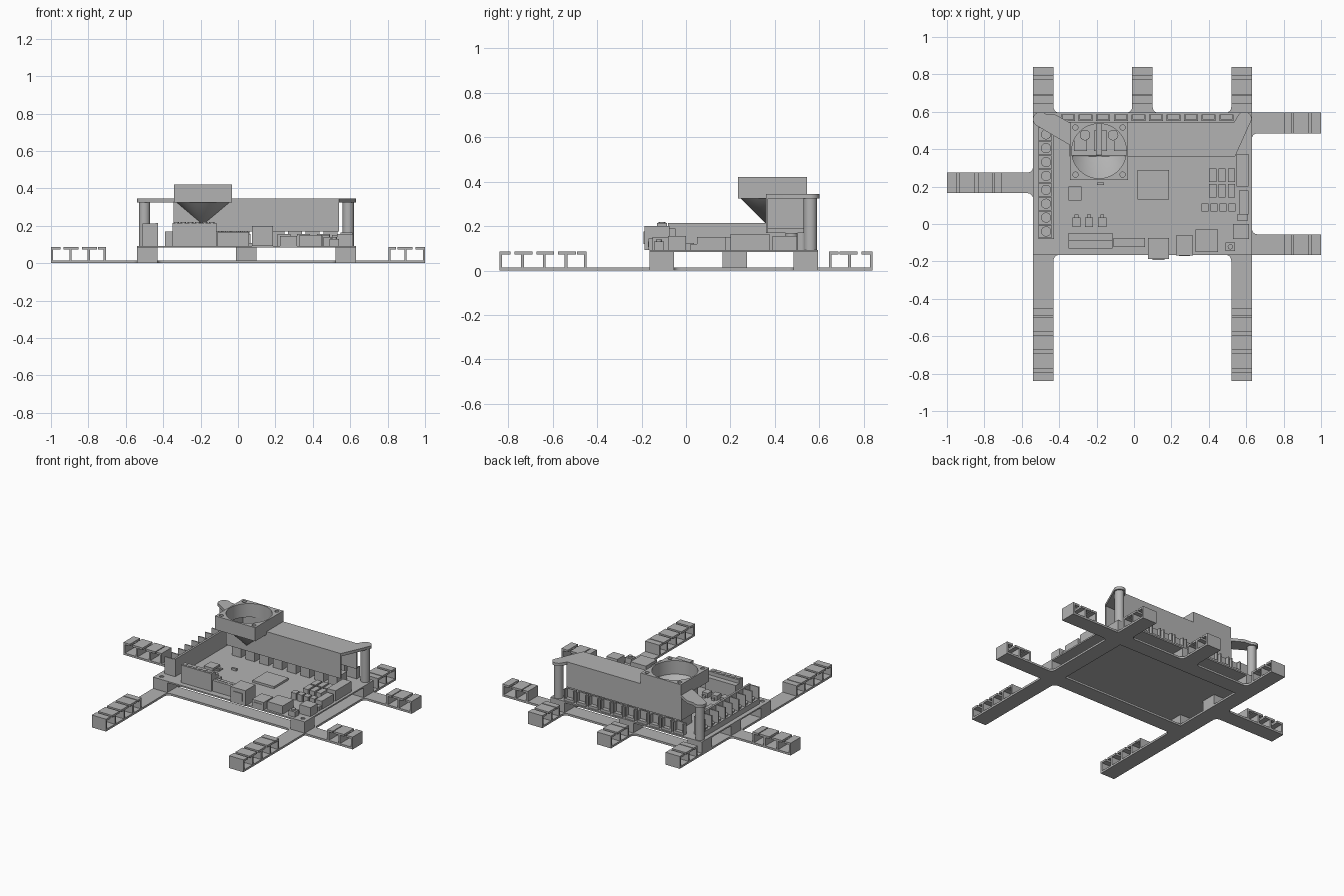
import bpy, bmesh, math
from mathutils import Vector

if "Cube" in bpy.data.objects:
    bpy.data.objects.remove(bpy.data.objects["Cube"])

grey = bpy.data.materials.new("mid grey")
grey.use_nodes = True
COLOUR = (0.45, 0.45, 0.45, 1)
grey.diffuse_color = COLOUR
grey.node_tree.nodes["Principled BSDF"].inputs["Base Color"].default_value = COLOUR


def add(name, mesh, smooth=False):
    mesh.materials.clear()
    mesh.materials.append(grey)
    ob = bpy.data.objects.new(name, mesh)
    bpy.context.collection.objects.link(ob)
    if smooth:
        bpy.ops.object.select_all(action='DESELECT')
        ob.select_set(True)
        bpy.context.view_layer.objects.active = ob
        bpy.ops.object.shade_smooth_by_angle(angle=math.radians(35))
    return ob


def finish(name, bm, smooth=False):
    bmesh.ops.recalc_face_normals(bm, faces=bm.faces)
    mesh = bpy.data.meshes.new(name)
    bm.to_mesh(mesh)
    bm.free()
    return add(name, mesh, smooth)


def boxes(name, items):
    """Each item is x0, x1, y0, y1, z0, z1."""
    bm = bmesh.new()
    for x0, x1, y0, y1, z0, z1 in items:
        for v in bmesh.ops.create_cube(bm, size=1)["verts"]:
            v.co = Vector((x0 + (v.co.x + .5) * (x1 - x0),
                           y0 + (v.co.y + .5) * (y1 - y0),
                           z0 + (v.co.z + .5) * (z1 - z0)))
    return finish(name, bm)


def cylinders(name, spots, r, z0, z1):
    bm = bmesh.new()
    for x, y in spots:
        vs = bmesh.ops.create_cone(bm, cap_ends=True, segments=24, radius1=r,
                                   radius2=r, depth=z1 - z0)["verts"]
        bmesh.ops.translate(bm, verts=vs, vec=(x, y, (z0 + z1) / 2))
    return finish(name, bm, True)


def arc(cx, cy, r, a0=0, a1=360, n=48):
    n = n if a1 - a0 == 360 else n + 1
    step = (a1 - a0) / (n if a1 - a0 == 360 else n - 1)
    return [(cx + r * math.cos(math.radians(a0 + i * step)),
             cy + r * math.sin(math.radians(a0 + i * step))) for i in range(n)]


def plate(name, loops, z0, z1):
    """Flat outline with holes, given thickness."""
    cu = bpy.data.curves.new(name, 'CURVE')
    cu.dimensions, cu.fill_mode, cu.extrude = '2D', 'BOTH', (z1 - z0) / 2
    for loop in loops:
        sp = cu.splines.new('POLY')
        sp.points.add(len(loop) - 1)
        for p, (x, y) in zip(sp.points, loop):
            p.co = (x, y, 0, 1)
        sp.use_cyclic_u = True
    tmp = bpy.data.objects.new(name + "_outline", cu)
    bm = bmesh.new()
    bpy.context.collection.objects.link(tmp)
    graph = bpy.context.evaluated_depsgraph_get()
    bm.from_mesh(bpy.data.meshes.new_from_object(tmp.evaluated_get(graph)))
    bpy.data.objects.remove(tmp)
    bmesh.ops.remove_doubles(bm, verts=bm.verts, dist=1e-5)
    bmesh.ops.translate(bm, verts=bm.verts, vec=(0, 0, (z0 + z1) / 2))
    return finish(name, bm, True)


def rect(x0, x1, y0, y1):
    return [(x0, y0), (x1, y0), (x1, y1), (x0, y1)]


W = .11                                  # arm width
L, M, R = -.54, -.01, .52                # left edges of the arms along y
F, S, B = -.165, .165, .485              # front edges of the arms along x
TOP = .093                               # board top

# Base frame with an open middle, and spacer blocks under the board
plate("base_frame", [rect(L, R + W, F, B + W), rect(L + W, R, F + W, B)], 0, .014)
boxes("spacer_blocks", [(x, x + W, y, y + W, .014, .085) for x, y in
                        [(L, F), (R, F), (L, B), (R, B), (L, S), (M, B)]])


# Arms with cable clips: direction, sideways start, root, tip, cell count
def arm(name, axis, side, root, tip, cells):
    s = 1 if tip > 0 else -1
    pitch, t = .098, .012
    spans = [(root, tip, 0, .014)]
    for i in range(cells + 1):
        d = tip - s * i * pitch              # outer side of each upright
        if i == cells:
            d += s * t
        spans.append((d - s * t, d, .01, .086))
        cap_out = d + s * .03 if i else d
        cap_in = d - s * .05 if i < cells else d - s * t
        spans.append((cap_in, cap_out, .072, .086))
    items = []
    for a, b, z0, z1 in spans:
        a, b = min(a, b), max(a, b)
        items.append((a, b, side, side + W, z0, z1) if axis == 'x'
                     else (side, side + W, a, b, z0, z1))
    boxes(name, items)


arm("right_side_arm", 'x', S, L, -1, 3)
arm("left_front_side_arm", 'x', F, R + W, 1, 2)
arm("left_back_side_arm", 'x', B, R + W, 1, 2)
for label, x in (("right", L), ("middle", M), ("left", R)):
    arm(label + "_back_arm", 'y', x, B + W, .84, 2)
    if label != "middle":
        arm(label + "_front_arm", 'y', x, F, -.84, 4)

# Rounded inside corners where arms meet the frame
for i, (x, y, sx, sy) in enumerate([
        (L + W, B + W, 1, 1), (M, B + W, -1, 1), (M + W, B + W, 1, 1), (R, B + W, -1, 1),
        (L + W, F, 1, -1), (R, F, -1, -1), (L, S, -1, -1), (L, S + W, -1, 1),
        (R + W, F + W, 1, 1), (R + W, B, 1, -1)]):
    r = .03
    curve = [(x + sx * u, y + sy * v) for u, v in arc(r, r, r, 180, 270, 6)]
    plate(f"corner_fillet_{i}", [[(x, y)] + curve], 0, .014)

# Circuit board with mounting holes
plate("circuit_board", [rect(L, R + W, F, B + W)] +
      [arc(x, y, .014, n=16) for x in (-.5, .59) for y in (-.127, .56)], .083, TOP)

# Posts holding the air duct, and the flat ears on top of them
cylinders("duct_posts", [(-.5, .56), (.59, .56)], .03, TOP, .33)
plate("right_ear", [arc(-.5, .56, .04, 45, 235, 16) + [(-.34, .42), (-.34, .54), (-.42, .585)]],
      .325, .345)
plate("duct_lid", [[(-.04, .36), (.54, .36), (.63, .56)] +
                   arc(.59, .56, .04, 0, 135, 12) + [(.535, .545), (-.04, .545)]], .325, .345)

# Duct walls; the front one has a notch for the funnel
CX, CY, BORE = -.187, .39, .146
bm = bmesh.new()
outline = [(-.345, .17), (.54, .17), (.54, .33), (CX + .14, .33), (CX, .205),
           (CX - .14, .33), (-.345, .33)]
face = bm.faces.new([bm.verts.new((x, .36, z)) for x, z in outline])
ext = bmesh.ops.extrude_face_region(bm, geom=[face])["geom"]
bmesh.ops.translate(bm, vec=(0, .01, 0),
                    verts=[g for g in ext if isinstance(g, bmesh.types.BMVert)])
finish("duct_front_wall", bm)
boxes("duct_walls", [(-.345, .54, .535, .545, .17, .33), (-.345, -.335, .36, .545, .17, .33)])

# Funnel below the front half of the fan
bm = bmesh.new()
tip = bm.verts.new((CX, .365, .205))
rim = [bm.verts.new((x, y, .326)) for x, y in arc(CX, CY, BORE, 190, 350, 24)]
for a, b in zip(rim, rim[1:]):
    bm.faces.new((a, b, tip))
finish("funnel", bm, True)

# Square fan housing with bore and screw holes, and a rim step inside
h, o = .155, .126
plate("fan_housing", [rect(CX - h, CX + h, CY - h, CY + h), arc(CX, CY, BORE)] +
      [arc(CX + i * o, CY + j * o, .014, n=16) for i in (-1, 1) for j in (-1, 1)], .325, .42)
cylinders("capacitors", [(CX - .075, .475), (CX + .075, .475)], .028, TOP, .17)
boxes("fan_divider", [(CX - .015, CX + .015, .37, .535, .17, .19)])

# Right-hand terminal row: inner wall, low base, dividers and screws
pitch = .0742
ys = [-.077 + i * pitch for i in range(9)]
boxes("side_terminal_row",
      [(-.442, -.428, -.08, .525, TOP, .215), (-.51, -.43, -.08, .525, TOP, .13)] +
      [(-.51, -.43, y - .004, y + .004, TOP, .212) for y in ys])
cylinders("side_terminal_screws", [(-.47, y + pitch / 2) for y in ys[:-1]], .027, .12, .14)

# Front terminals
boxes("front_terminal", [(-.35, -.115, -.13, -.085, TOP, .215), (-.35, -.115, -.09, -.048, TOP, .19)])
cylinders("front_terminal_screws", [(-.33 + i * .038, -.108) for i in range(6)], .015, .2, .219)
boxes("small_terminal", [(-.11, .058, -.122, -.075, TOP, .168)])
cylinders("small_terminal_screws", [(-.095 + i * .023, -.098) for i in range(7)], .008, .16, .171)

# Sockets along the front edge
plate("tall_socket", [rect(.075, .187, -.187, -.075)], TOP, .2)
boxes("tall_socket_face", [(.098, .164, -.192, -.185, .12, .175)])
boxes("front_sockets", [(.225, .315, -.168, -.062, TOP, .145), (.33, .45, -.15, -.03, TOP, .15),
                        (.24, .3, -.172, -.166, .105, .13),
                        (.49, .54, -.145, -.1, TOP, .13), (.53, .615, -.08, 0, TOP, .155)])
cylinders("push_button", [(.515, -.122)], .014, .12, .14)

# Sockets along the left edge
boxes("left_sockets", [(.547, .612, .2, .375, TOP, .165), (.562, .612, .05, .18, TOP, .15),
                       (.55, .61, .02, .05, TOP, .12)])

# Pin headers and jumpers
boxes("pin_headers", [(x, x + .038, y, y + .072, TOP, .15)
                      for x in (.402, .452, .502) for y in (.142, .225)] +
      [(.36 + i * .048, .398 + i * .048, .068, .11, TOP, .14) for i in range(4)])

# Chips and small parts
boxes("main_chip", [(.02, .187, .13, .29, TOP, .108)])
parts = [(-.35, -.28, .125, .2, TOP, .112), (-.28, -.245, .14, .155, TOP, .1),
         (-.28, -.245, .17, .185, TOP, .1), (-.197, -.16, .208, .222, TOP, .108)]
for x in (-.33, -.262, -.192):
    parts += [(x, x + .044, -.015, .035, TOP, .125), (x + .012, x + .032, .035, .05, TOP, .11)]
boxes("small_parts", parts)

# Driver cards below the duct and plug sockets along the back edge
boxes("driver_cards", [(-.32 + i * .106, -.25 + i * .106, .39, .5, TOP, .155) for i in range(8)])
sockets = []
for i in range(10):
    x = -.39 + i * .094
    sockets += [(x, x + .075, .55, .558, TOP, .17), (x, x + .008, .55, .585, TOP, .17),
                (x + .067, x + .075, .55, .585, TOP, .17), (x, x + .075, .55, .585, TOP, .11)]
boxes("back_sockets", sockets)
